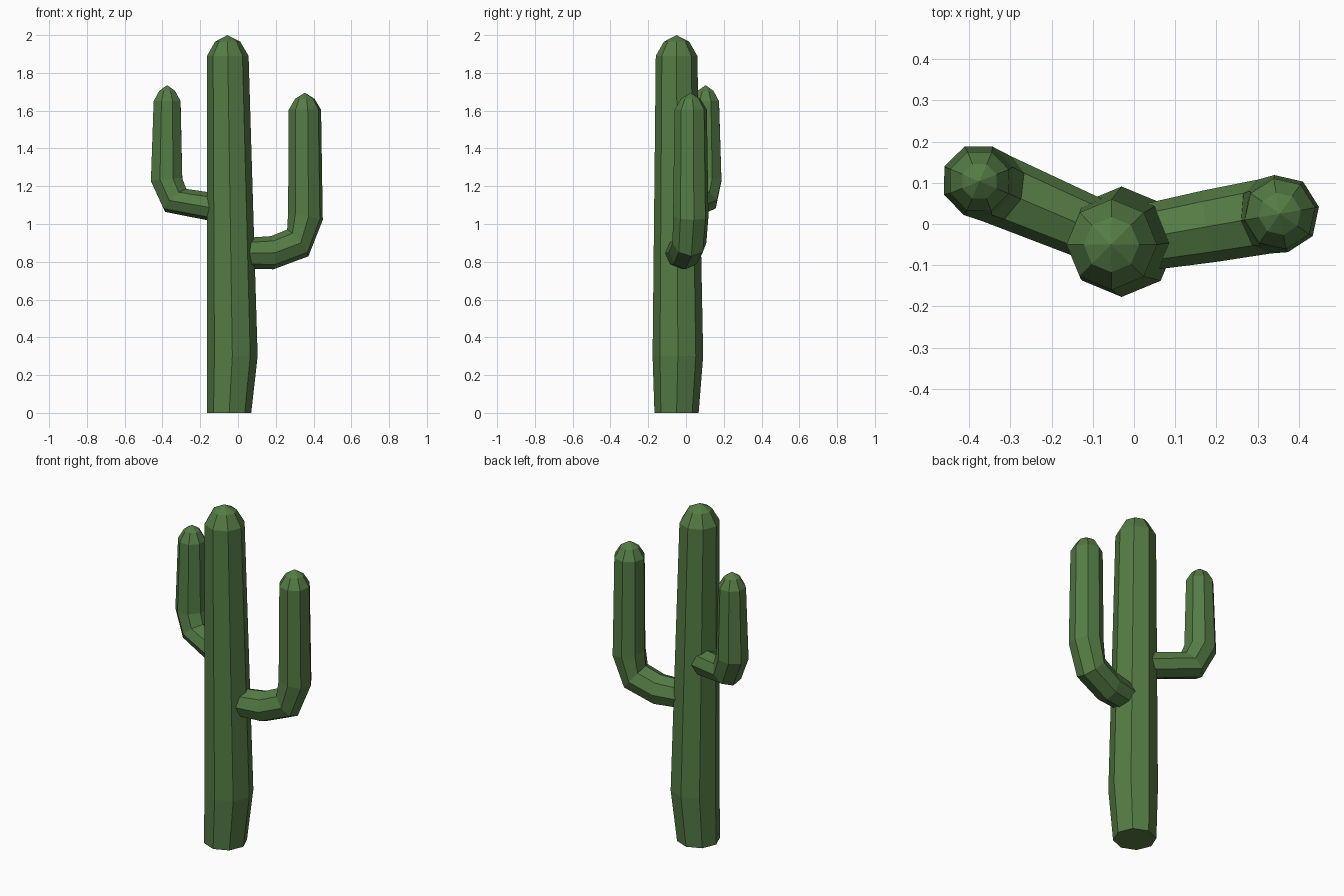
import bpy
import bmesh
from math import radians, sin, cos
from mathutils import Vector

SIDES = 8
TRUNK = Vector((-0.03, -0.043, 0))

cube = bpy.data.objects.get("Cube")
if cube:
    bpy.data.objects.remove(cube)

green = bpy.data.materials.new("cactus_green")
green.use_nodes = True
colour = (0.09, 0.2, 0.06, 1)
green.diffuse_color = colour
bsdf = green.node_tree.nodes["Principled BSDF"]
bsdf.inputs["Base Color"].default_value = colour
bsdf.inputs["Roughness"].default_value = 0.9


def loft(name, rings, tip):
    """Skin flat-sided rings (centre, axis u, axis v, radius) up to a pointed tip."""
    bm = bmesh.new()
    loops = []
    for centre, u, v, r in rings:
        angles = [radians(360 * i / SIDES) for i in range(SIDES)]
        loops.append([bm.verts.new(centre + r * (cos(a) * u + sin(a) * v)) for a in angles])
    for low, high in zip(loops, loops[1:]):
        for i in range(SIDES):
            j = (i + 1) % SIDES
            bm.faces.new((low[i], low[j], high[j], high[i]))
    apex = bm.verts.new(tip)
    for i in range(SIDES):
        bm.faces.new((loops[-1][i], loops[-1][(i + 1) % SIDES], apex))
    bm.faces.new(loops[0][::-1])
    bmesh.ops.recalc_face_normals(bm, faces=bm.faces)
    mesh = bpy.data.meshes.new(name)
    bm.to_mesh(mesh)
    bm.free()
    mesh.materials.append(green)
    obj = bpy.data.objects.new(name, mesh)
    bpy.context.collection.objects.link(obj)


def arm(name, heading, path, tip):
    """Arm leaving the trunk: path gives distance, height, pitch and radius."""
    out = Vector((cos(radians(heading)), sin(radians(heading)), 0))
    side = Vector((-out.y, out.x, 0))
    up = Vector((0, 0, 1))
    rings = []
    for d, z, pitch, r in path:
        p = radians(pitch)
        rings.append((TRUNK + out * d + up * z, out * sin(p) - up * cos(p), side, r))
    loft(name, rings, TRUNK + out * tip[0] + up * tip[1])


# Trunk: slightly bulging low down, leaning and tapering to a domed top
X, Y = Vector((1, 0, 0)), Vector((0, 1, 0))
trunk_rings = [
    (Vector((-0.047, -0.05, 0)), X, Y, 0.117),
    (Vector((-0.03, -0.043, 0.3)), X, Y, 0.134),
    (Vector((-0.054, -0.05, 1.89)), X, Y, 0.11),
    (Vector((-0.055, -0.05, 1.965)), X, Y, 0.067),
]
loft("trunk", trunk_rings, Vector((-0.056, -0.05, 2.0)))

# Lower arm on the left, higher arm on the right
arm("left_arm", 10, [
    (0.05, 0.845, 0, 0.08),
    (0.215, 0.848, 4, 0.088),
    (0.352, 0.9, 39, 0.091),
    (0.393, 1.04, 79, 0.095),
    (0.39, 1.605, 90, 0.087),
    (0.39, 1.663, 90, 0.052),
], (0.39, 1.695))
arm("right_arm", 157, [
    (0.05, 1.08, 8, 0.076),
    (0.326, 1.125, 45, 0.086),
    (0.378, 1.235, 84, 0.09),
    (0.375, 1.65, 90, 0.077),
    (0.375, 1.705, 90, 0.045),
], (0.375, 1.735))
